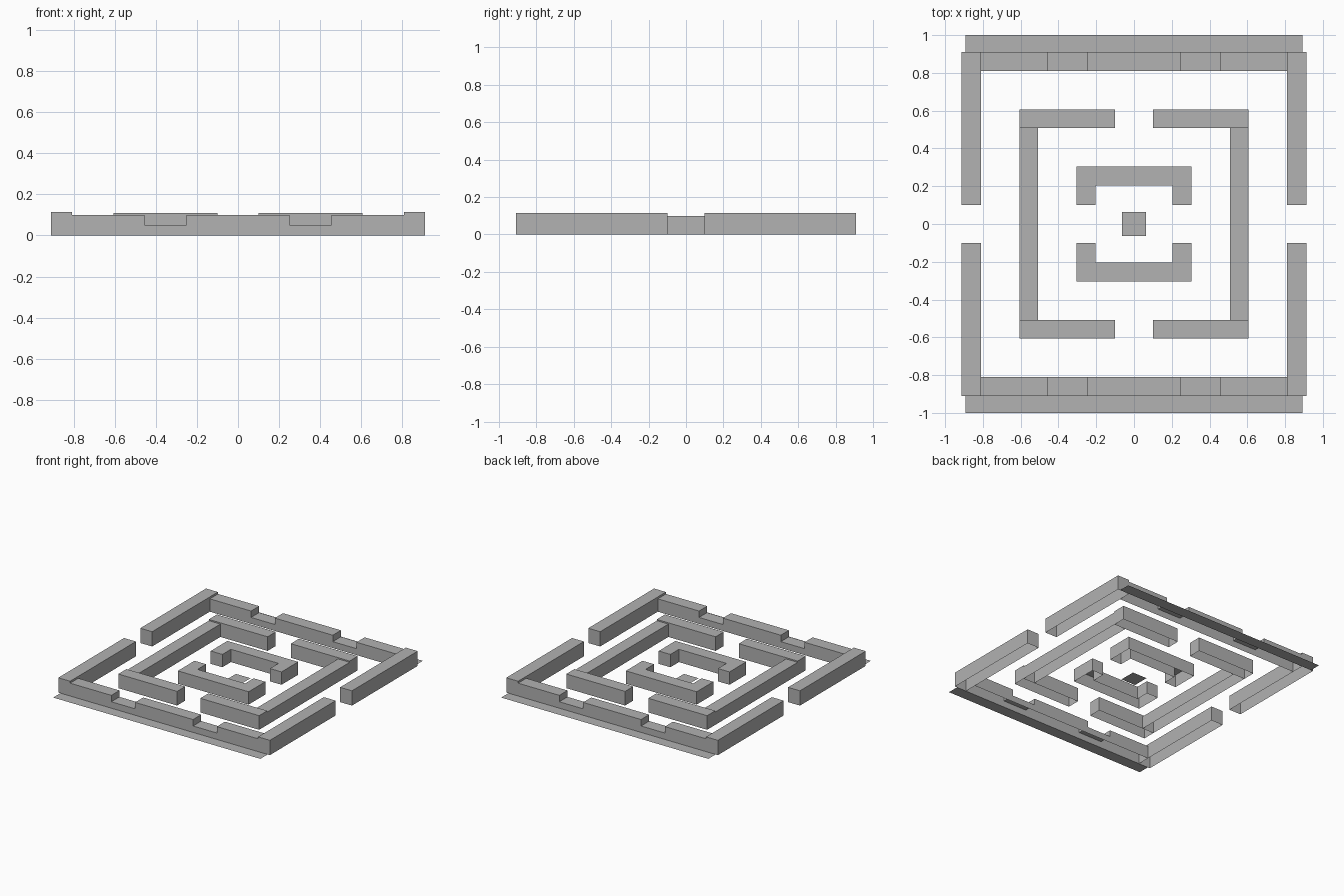
import bpy, bmesh

cube = bpy.data.objects.get("Cube")
if cube:
    bpy.data.objects.remove(cube, do_unlink=True)

# One plain stone colour
STONE = (0.445, 0.445, 0.445, 1)
stone = bpy.data.materials.new("stone_grey")
stone.use_nodes = True
stone.diffuse_color = STONE
stone.node_tree.nodes["Principled BSDF"].inputs["Base Color"].default_value = STONE

T = 0.1  # wall thickness


def finish(name, bm):
    mesh = bpy.data.meshes.new(name)
    bm.to_mesh(mesh)
    bm.free()
    mesh.materials.append(stone)
    obj = bpy.data.objects.new(name, mesh)
    bpy.context.collection.objects.link(obj)
    return obj


def turned(points, sx, sy):
    """Mirror an outline and keep it anticlockwise."""
    pts = [(x * sx, y * sy) for x, y in points]
    return pts if sx * sy > 0 else pts[::-1]


def slab(name, outline):
    """Flat ground plate."""
    bm = bmesh.new()
    bm.faces.new([bm.verts.new((x, y, 0)) for x, y in outline])
    return finish(name, bm)


def wall(name, outline, height):
    """Hollow wall, open underneath: a top and its sides."""
    bm = bmesh.new()
    low = [bm.verts.new((x, y, 0)) for x, y in outline]
    top = [bm.verts.new((x, y, height)) for x, y in outline]
    bm.faces.new(top)
    for i in range(len(low)):
        j = (i + 1) % len(low)
        bm.faces.new((low[i], low[j], top[j], top[i]))
    return finish(name, bm)


def rect(x0, x1, y0, y1):
    return [(x0, y0), (x1, y0), (x1, y1), (x0, y1)]


def notched_wall(name, profile, y0, y1):
    """Wall whose top follows a stepped profile, open underneath."""
    bm = bmesh.new()
    near = [bm.verts.new((x, y0, z)) for x, z in profile]
    far = [bm.verts.new((x, y1, z)) for x, z in profile]
    bm.faces.new(near[::-1])
    bm.faces.new(far)
    for i in range(len(profile) - 1):
        bm.faces.new((near[i], near[i + 1], far[i + 1], far[i]))
    return finish(name, bm)


# Stepped top with two low sills
half = [(0.81, 0), (0.81, 0.1), (0.455, 0.1), (0.455, 0.05), (0.25, 0.05), (0.25, 0.1)]
profile = [(-x, z) for x, z in half] + half[::-1]

# U-shaped inner wall outline
u_shape = [(-0.305, 0.1), (-0.205, 0.1), (-0.205, 0.205), (0.205, 0.205),
           (0.205, 0.1), (0.305, 0.1), (0.305, 0.305), (-0.305, 0.305)]

for sy, end in ((-1, "front"), (1, "back")):
    lo, hi = sorted((sy * 0.81, sy * 0.91))
    notched_wall(f"{end}_outer_wall", profile, lo, hi)
    slab(f"{end}_step", turned(rect(-0.893, 0.893, 0.91, 1), 1, sy))
    wall(f"{end}_inner_wall", turned(u_shape, 1, sy), 0.1)
    for sx, side in ((1, "left"), (-1, "right")):
        wall(f"{end}_{side}_outer_side_wall",
             turned(rect(0.81, 0.912, T, 0.91), sx, sy), 0.115)
        wall(f"{end}_{side}_middle_wall",
             turned(rect(T, 0.607, 0.507, 0.607), sx, sy), 0.11)

for sx, side in ((1, "left"), (-1, "right")):
    wall(f"{side}_middle_side_wall", turned(rect(0.507, 0.607, -0.507, 0.507), sx, 1), 0.1)

# Centre plate
slab("centre_plate", rect(-0.063, 0.063, -0.064, 0.064))
